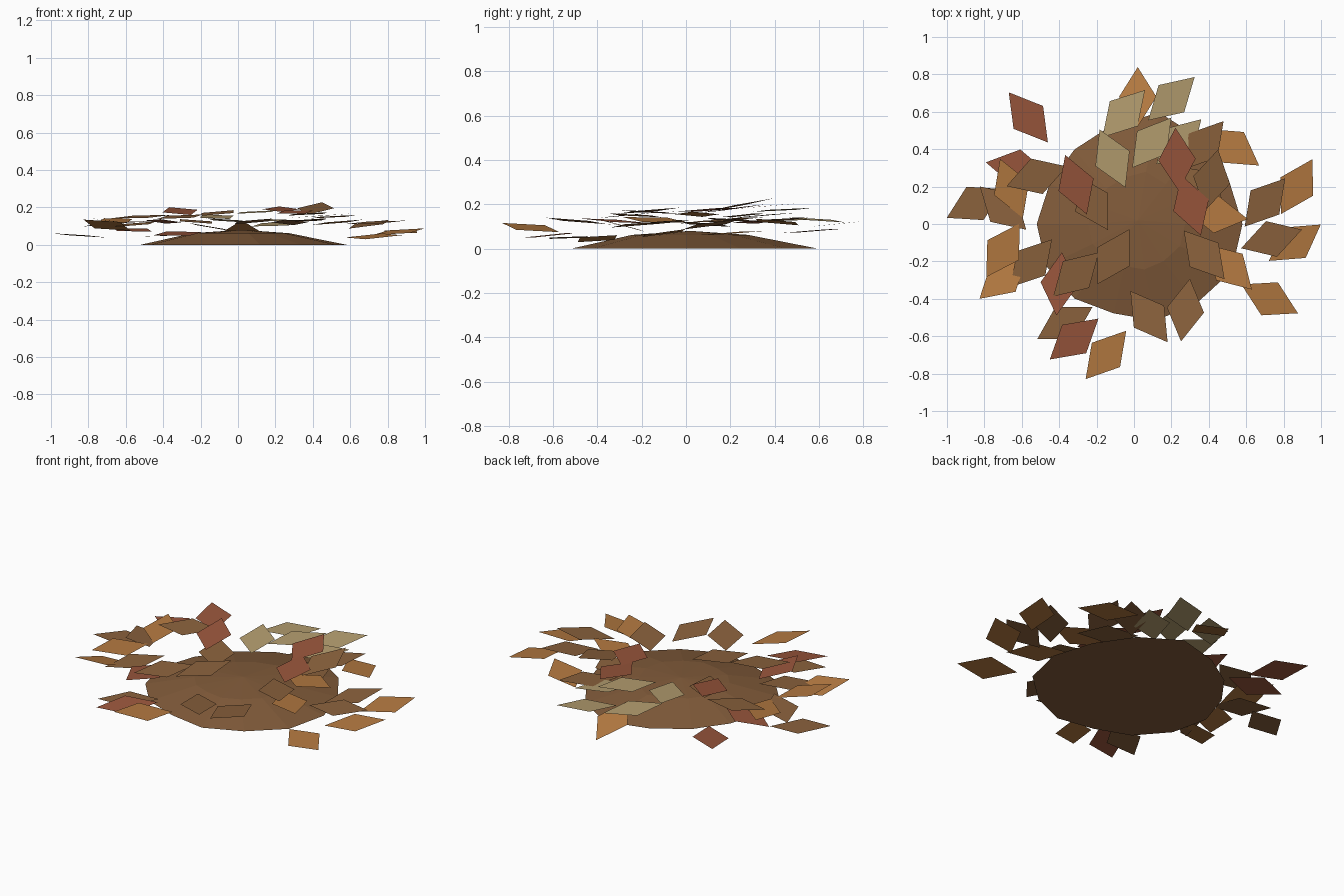
import bpy, math
from mathutils import Matrix, Vector

if "Cube" in bpy.data.objects:
    bpy.data.objects.remove(bpy.data.objects["Cube"])


def material(name, rgb):
    m = bpy.data.materials.new(name)
    m.diffuse_color = (*rgb, 1)
    m.use_nodes = True
    m.node_tree.nodes["Principled BSDF"].inputs["Base Color"].default_value = m.diffuse_color
    return m


def add_mesh(name, verts, faces, mat):
    me = bpy.data.meshes.new(name)
    me.from_pydata(verts, [], faces)
    me.materials.append(mat)
    me.update()
    ob = bpy.data.objects.new(name, me)
    bpy.context.collection.objects.link(ob)
    return ob


# Low faceted mound: uneven outer ring, raised inner ring, apex, flat underside
radii = [.58, .56, .58, .61, .54, .51, .50, .52, .52, .51, .49, .53, .54, .58]
n = len(radii)
verts = []
for scale, z in ((1, 0), (.47, .062)):
    for i, r in enumerate(radii):
        a = 2 * math.pi * i / n
        verts.append((r * scale * math.cos(a), r * scale * math.sin(a), z))
verts.append((.02, .02, .08))
faces = [tuple(range(n - 1, -1, -1))]
for i in range(n):
    j = (i + 1) % n
    faces += [(i, j, n + j, n + i), (n + i, n + j, 2 * n)]
add_mesh("mound", verts, faces, material("earth brown", (.225, .107, .043)))

# Diamond leaf blade, pointing along +x
L, W = .34, .2
blade = [Vector(p) for p in ((-L / 2, 0, 0), (0, -W / 2, 0), (L / 2, 0, 0), (0, W / 2, 0))]


def leaves(name, mat, placements):
    """Each placement: x, y, z, heading, pitch, roll (degrees)."""
    vs, fs = [], []
    for x, y, z, heading, pitch, roll in placements:
        m = (Matrix.Translation((x, y, z))
             @ Matrix.Rotation(math.radians(heading), 4, 'Z')
             @ Matrix.Rotation(math.radians(-pitch), 4, 'Y')
             @ Matrix.Rotation(math.radians(roll), 4, 'X'))
        k = len(vs)
        vs += [m @ p for p in blade]
        fs.append((k, k + 1, k + 2, k + 3))
    add_mesh(name, vs, fs, mat)


leaves("orange_leaves", material("orange leaf", (.45, .19, .052)), [
    (.02, .68, .07, 90, -21, 0), (.53, .41, .12, -35, 5, 0),
    (.87, .20, .07, 60, 3, 4), (.86, -.10, .07, 35, 6, 4),
    (.725, -.40, .045, -27, 2, 9), (.44, .05, .155, -8, 4, 0),
    (.51, -.23, .15, -45, 3, 0), (-.70, -.14, .13, 58, -4, 6),
    (-.70, -.29, .105, 41, -10, -10), (-.655, .19, .13, -69, -4, 5),
    (-.15, -.70, .095, 50, -7, 6)])

leaves("red_leaves", material("red leaf", (.32, .093, .045)), [
    (-.565, .57, .08, -52, -3, 4), (-.625, .30, .12, -10, 2, 3),
    (-.31, .21, .18, -70, -7, 4), (.23, .345, .19, -87, -5, 0),
    (.305, .10, .175, -72, -3, 4), (-.40, -.32, .125, 85, -4, 3),
    (-.32, -.615, .06, 40, 3, 6)])

leaves("khaki_leaves", material("khaki leaf", (.46, .34, .16)), [
    (-.055, .59, .13, 48, -4, 0), (.20, .67, .11, 43, 4, 4),
    (-.115, .35, .15, -66, -4, 3), (.095, .435, .175, 52, 3, 0),
    (.24, .44, .13, 45, 0, 4)])

leaves("brown_leaves", material("brown leaf", (.255, .121, .046)), [
    (-.85, .11, .05, 27, -4, 0), (-.70, .085, .11, -43, 4, 0),
    (-.52, .255, .15, 18, 3, 4), (-.225, .115, .125, -60, -4, 0),
    (-.55, -.21, .11, 49, 5, 0), (-.31, -.27, .15, 44, 4, 3),
    (-.11, -.175, .17, 60, 5, 0), (-.37, -.53, .05, 30, 2, 0),
    (.08, -.495, .125, -54, 5, 0), (.275, -.46, .12, 82, -5, 0),
    (.375, -.165, .165, -50, 3, 0), (.735, -.08, .12, 17, 3, 3),
    (.70, .115, .11, 50, 8, 0), (.415, .235, .195, 78, 11, 0),
    (.37, .42, .13, 50, 4, 0), (.355, .20, .13, -40, 3, 0)])
